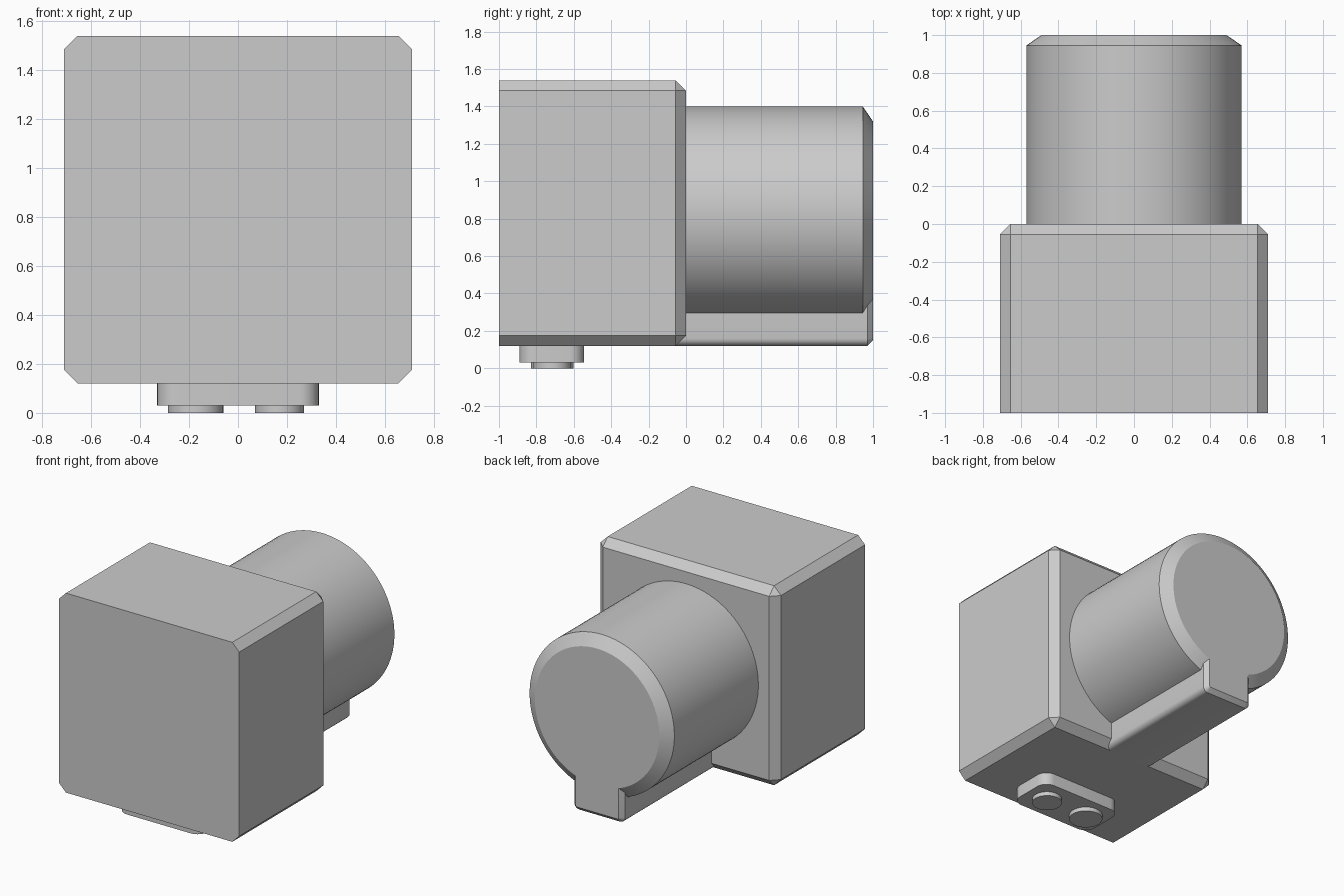
import bpy, bmesh, math
from mathutils import Matrix, Vector

cube = bpy.data.objects.get("Cube")
if cube:
    bpy.data.objects.remove(cube, do_unlink=True)

GREY = (0.6, 0.6, 0.6, 1.0)
grey = bpy.data.materials.new("plain_grey")
grey.use_nodes = True
grey.diffuse_color = GREY
grey.node_tree.nodes["Principled BSDF"].inputs["Base Color"].default_value = GREY


def finish(name, bm, smooth=True):
    bmesh.ops.recalc_face_normals(bm, faces=bm.faces)
    mesh = bpy.data.meshes.new(name)
    bm.to_mesh(mesh)
    bm.free()
    mesh.materials.append(grey)
    obj = bpy.data.objects.new(name, mesh)
    bpy.context.collection.objects.link(obj)
    if smooth:
        bpy.ops.object.select_all(action='DESELECT')
        obj.select_set(True)
        bpy.context.view_layer.objects.active = obj
        bpy.ops.object.shade_smooth_by_angle(angle=math.radians(25))
    return obj


def box(low, high):
    low, high = Vector(low), Vector(high)
    bm = bmesh.new()
    bmesh.ops.create_cube(bm, size=1)
    bmesh.ops.scale(bm, vec=high - low, verts=bm.verts)
    bmesh.ops.translate(bm, vec=(low + high) / 2, verts=bm.verts)
    return bm


def bevel(bm, rule, width, segments=1):
    """Bevel the edges whose two end points satisfy the rule."""
    edges = [e for e in bm.edges if rule(*[v.co for v in e.verts])]
    bmesh.ops.bevel(bm, geom=edges, offset=width, offset_type='OFFSET',
                    segments=segments, profile=0.5, affect='EDGES')


def cylinder(r1, r2, depth, matrix, sides):
    bm = bmesh.new()
    bmesh.ops.create_cone(bm, cap_ends=True, segments=sides, radius1=r1,
                          radius2=r2, depth=depth, matrix=matrix)
    return bm


# Main block, chamfered everywhere but around the flat front
bm = box((-0.71, -1, 0.12), (0.71, 0, 1.54))
bevel(bm, lambda a, b: max(a.y, b.y) > -0.5, 0.055)
finish("body_block", bm, smooth=False)

# Round barrel with a chamfered rear rim
back = Matrix.Rotation(-math.pi / 2, 4, 'X')
bm = cylinder(0.57, 0.57, 1.02, Matrix.Translation((0, 0.49, 0.83)) @ back, 96)
cap = max(bm.faces, key=lambda f: f.calc_center_median().y)
rim = list(cap.verts)
bmesh.ops.translate(bm, vec=(0, -0.055, 0), verts=rim)
bmesh.ops.inset_region(bm, faces=[cap], thickness=0.08, use_even_offset=True)
bmesh.ops.translate(bm, vec=(0, 0.055, 0), verts=list(cap.verts))
finish("barrel", bm)

# Key rib under the barrel: rounded long edges, chamfered rear edges
bm = box((-0.2, -0.055, 0.12), (0.2, 1, 0.375))
bevel(bm, lambda a, b: max(a.z, b.z) < 0.13 and abs(a.y - b.y) > 0.5, 0.04, 5)
bevel(bm, lambda a, b: min(a.y, b.y) > 0.99 and min(a.z, b.z) < 0.37, 0.03)
finish("key_rib", bm)

# Rounded plate on the underside
bm = box((-0.33, -0.89, 0.03), (0.33, -0.545, 0.13))
bevel(bm, lambda a, b: abs(a.z - b.z) > 0.05, 0.08, 8)
finish("base_plate", bm)

# Two round buttons on the plate
for name, x, radius in (("right_button", -0.173, 0.113), ("left_button", 0.17, 0.1)):
    bm = cylinder(radius, radius, 0.04, Matrix.Translation((x, -0.715, 0.02)), 48)
    finish(name, bm)
